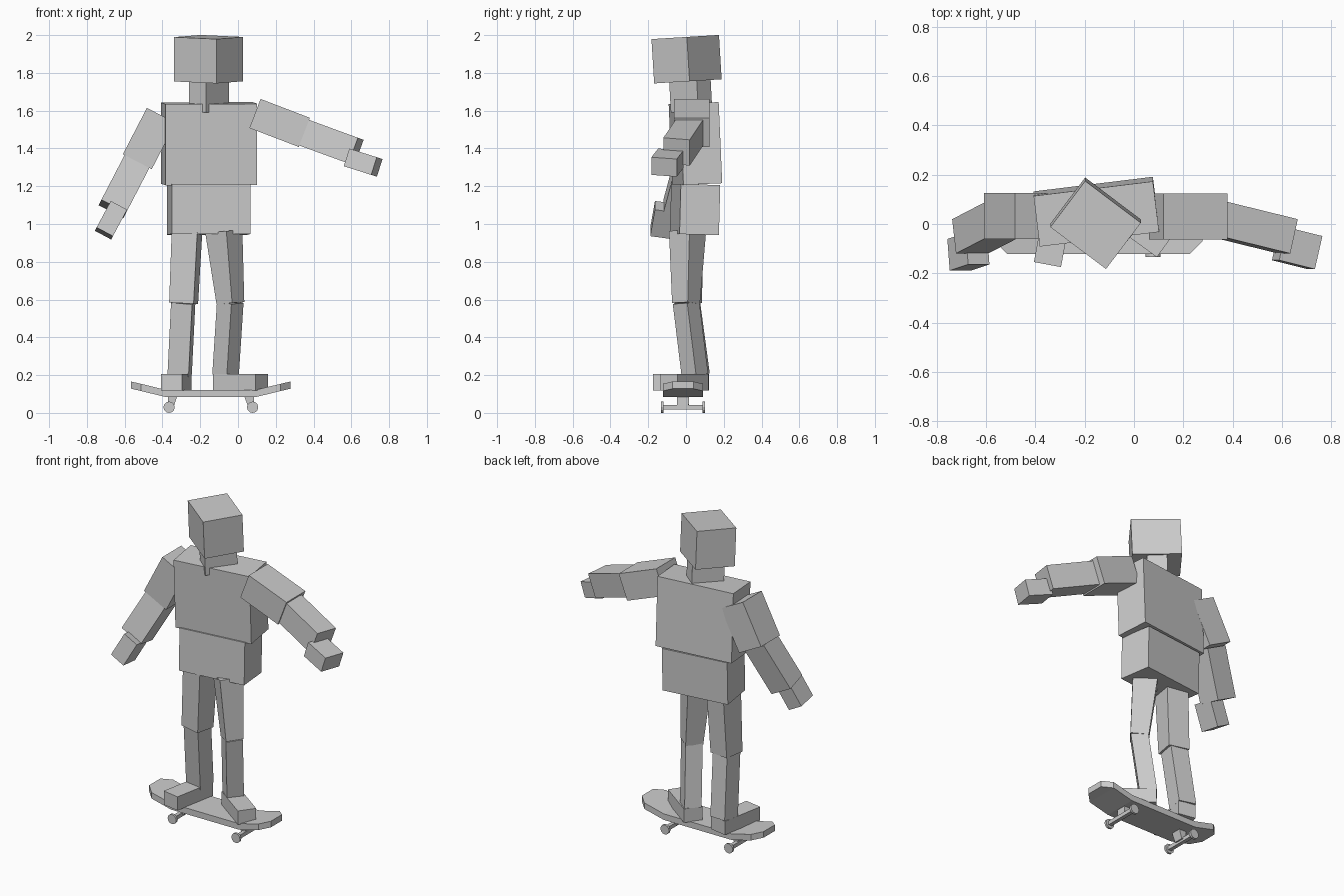
import bpy, bmesh
from math import radians
from mathutils import Matrix, Vector

if "Cube" in bpy.data.objects:
    bpy.data.objects.remove(bpy.data.objects["Cube"])


def finish(name, bm):
    bmesh.ops.recalc_face_normals(bm, faces=bm.faces)
    me = bpy.data.meshes.new(name)
    bm.to_mesh(me)
    bm.free()
    ob = bpy.data.objects.new(name, me)
    bpy.context.collection.objects.link(ob)
    return ob


def loft(name, rings):
    """Skin a row of four-point sections and cap both ends."""
    bm = bmesh.new()
    rows = [[bm.verts.new(p) for p in r] for r in rings]
    for a, b in zip(rows, rows[1:]):
        for i in range(4):
            j = (i + 1) % 4
            bm.faces.new((a[i], a[j], b[j], b[i]))
    bm.faces.new(rows[0])
    bm.faces.new(rows[-1])
    return finish(name, bm)


def box(name, centre, size, yaw=0, tilt=0):
    """Box turned about z, then leaned forward."""
    bm = bmesh.new()
    m = (Matrix.Translation(centre) @ Matrix.Rotation(radians(tilt), 4, 'X')
         @ Matrix.Rotation(radians(yaw), 4, 'Z') @ Matrix.Diagonal((*size, 1)))
    bmesh.ops.create_cube(bm, size=1, matrix=m)
    return finish(name, bm)


def limb(name, p0, p1, s0, s1=None, yaw=0):
    """Box from p0 to p1; sections are (width, depth), front turned by yaw."""
    p0, p1 = Vector(p0), Vector(p1)
    n = (p1 - p0).normalized()
    f = Matrix.Rotation(radians(yaw), 3, 'Z') @ Vector((0, -1, 0))
    f = (f - n * f.dot(n)).normalized()
    side = n.cross(f)
    corners = ((-.5, -.5), (.5, -.5), (.5, .5), (-.5, .5))
    loft(name, [[p + side * (a * s[0]) + f * (b * s[1]) for a, b in corners]
                for p, s in ((p0, s0), (p1, s1 or s0))])


def cylinder(name, centre, r, length, sides=12):
    bm = bmesh.new()
    m = Matrix.Translation(centre) @ Matrix.Rotation(radians(90), 4, 'X')
    bmesh.ops.create_cone(bm, cap_ends=True, segments=sides, radius1=r,
                          radius2=r, depth=length, matrix=m)
    return finish(name, bm)


# Head and body
box("head", (-.156, .003, 1.8725), (.283, .235, .235), -37, 3.5)
box("neck", (-.153, .025, 1.68), (.115, .19, .17), -40, 3)
box("torso", (-.153, .05, 1.425), (.488, .207, .43), 7, 2.5)
box("hips", (-.155, .048, 1.077), (.42, .21, .265), 7, -1.5)

# Arms: shoulder, elbow, wrist and hand positions for each side
limb("left_upper_arm", (-.406, .033, 1.575), (-.533, .033, 1.33), (.172, .187))
limb("left_forearm", (-.53, .02, 1.34), (-.665, -.05, 1.08), (.148, .143))
limb("left_hand", (-.635, -.10, 1.09), (-.71, -.125, .95), (.098, .13))
limb("right_upper_arm", (.09, .03, 1.585), (.351, .03, 1.485), (.165, .187))
limb("right_forearm", (.34, .02, 1.487), (.625, -.05, 1.383), (.145, .143))
limb("right_hand", (.59, -.08, 1.348), (.735, -.116, 1.302), (.098, .138))

# Legs
limb("left_thigh", (-.27, .012, .96), (-.288, .01, .58),
     (.138, .14), (.132, .125), -11)
limb("left_shin", (-.29, .012, .585), (-.309, .064, .2), (.113, .108), None, -9)
limb("right_thigh", (-.075, .008, .96), (-.04, 0, .58),
     (.138, .142), (.105, .105), 52)
limb("right_shin", (-.041, 0, .585), (-.066, .047, .2), (.1, .1), None, 50)

# Feet
box("left_foot", (-.326, -.027, .162), (.112, .28, .086), -10.5)
box("right_foot", (.012, -.008, .162), (.11, .28, .086), 54)

# Skateboard deck with upturned, clipped ends
CX, CY = -.144, -.016
half = [(.422, .055, .166), (.37, .106, .154), (.235, .106, .121)]
stations = [(-x, w, z) for x, w, z in half] + half[::-1]
loft("deck", [[(CX + x, CY - w, z - .038), (CX + x, CY + w, z - .038),
               (CX + x, CY + w, z), (CX + x, CY - w, z)]
              for x, w, z in stations])

# Trucks and wheels
for end, s in (("left", -1), ("right", 1)):
    wx = CX + s * .221
    limb(f"{end}_truck", (wx - s * .018, CY, .09), (wx - s * .008, CY, .032),
         (.05, .065), (.03, .06))
    box(f"{end}_axle", (wx, CY, .03), (.024, .215, .024))
    for pos, t in (("front", -1), ("back", 1)):
        cylinder(f"{end}_{pos}_wheel", (wx, CY + t * .11, .03), .03, .014)
